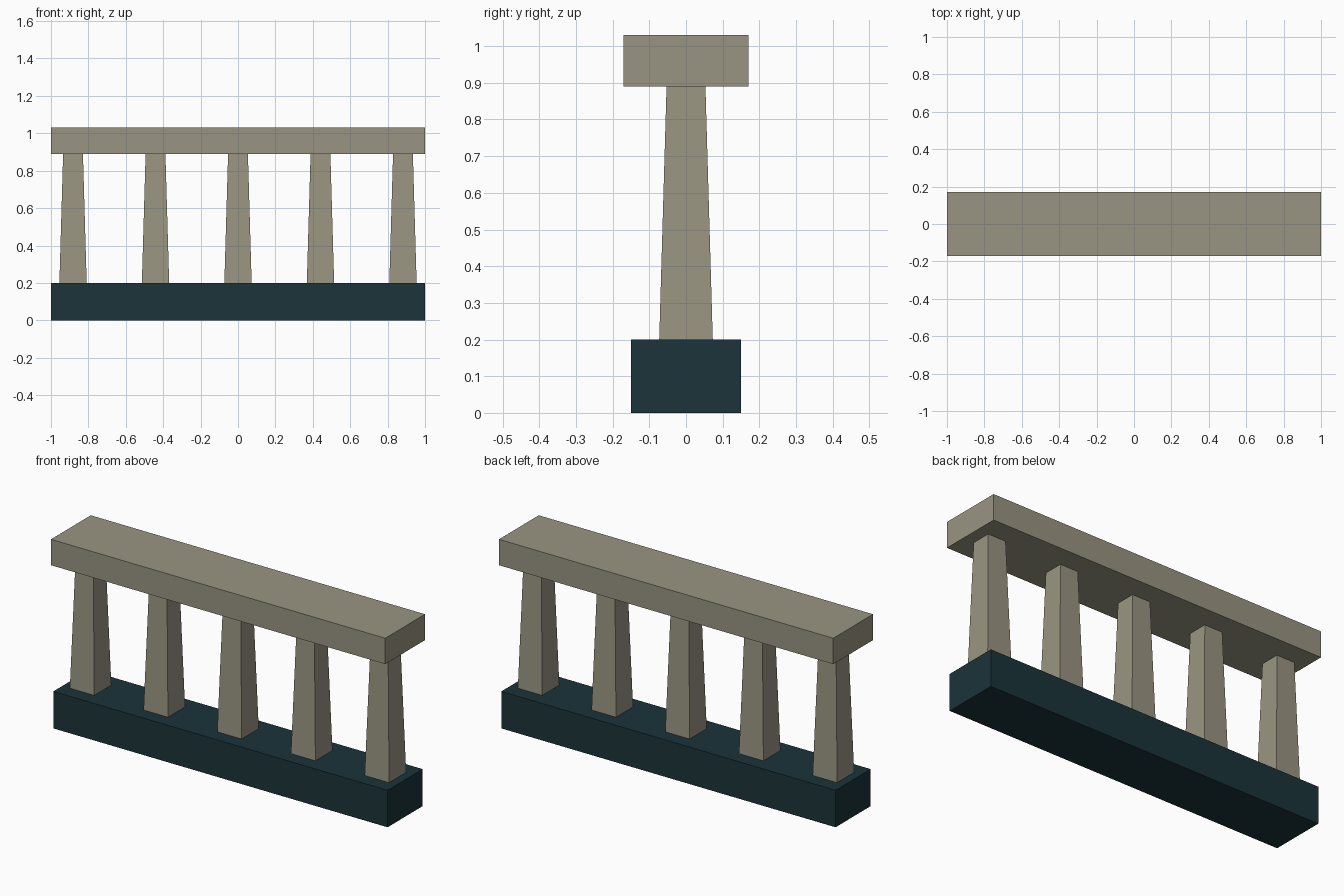
import bpy, bmesh

if "Cube" in bpy.data.objects:
    bpy.data.objects.remove(bpy.data.objects["Cube"])


def make_material(name, color):
    mat = bpy.data.materials.new(name)
    mat.diffuse_color = (*color, 1.0)
    mat.use_nodes = True
    mat.node_tree.nodes["Principled BSDF"].inputs["Base Color"].default_value = mat.diffuse_color
    return mat


def tapered_block(name, x, z0, z1, bottom, top, mat):
    """Flat-faced block; bottom and top are (half x, half y) sizes."""
    bm = bmesh.new()
    bmesh.ops.create_cube(bm, size=2.0)
    for v in bm.verts:
        upper = v.co.z > 0
        hx, hy = top if upper else bottom
        v.co = (v.co.x * hx, v.co.y * hy, z1 if upper else z0)
    mesh = bpy.data.meshes.new(name)
    bm.to_mesh(mesh)
    bm.free()
    mesh.materials.append(mat)
    obj = bpy.data.objects.new(name, mesh)
    obj.location.x = x
    bpy.context.collection.objects.link(obj)
    return obj


stone = make_material("pale_stone", (0.319, 0.301, 0.223))
dark = make_material("dark_teal", (0.011, 0.033, 0.041))

# Plinth and handrail
tapered_block("base", 0, 0.0, 0.20, (1.0, 0.15), (1.0, 0.15), dark)
tapered_block("top_rail", 0, 0.89, 1.03, (1.0, 0.17), (1.0, 0.17), stone)

# Row of five tapered square balusters
for i in range(5):
    tapered_block(f"baluster_{i + 1}", (i - 2) * 0.441, 0.20, 0.89,
                  (0.073, 0.073), (0.053, 0.053), stone)
